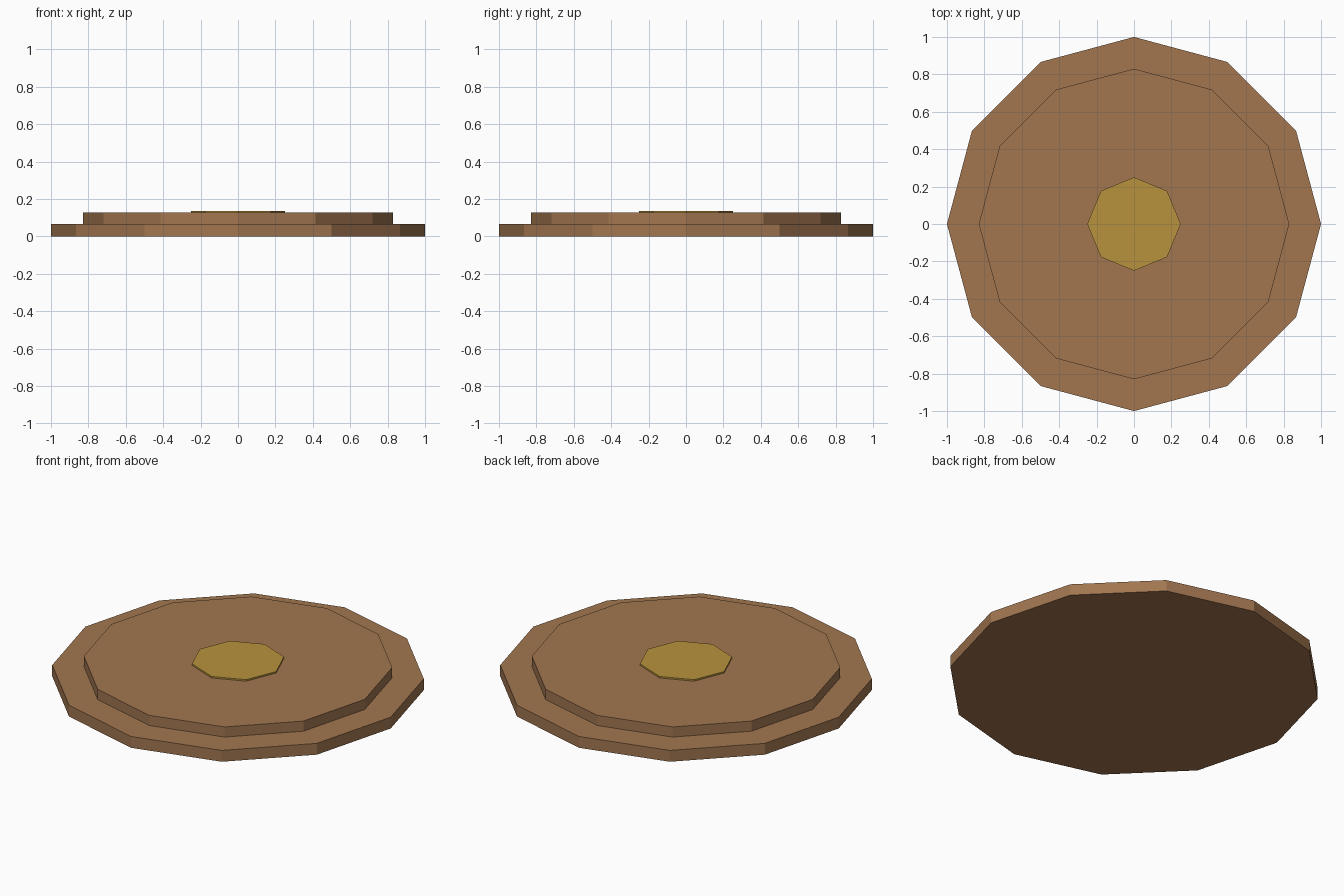
import bpy

if "Cube" in bpy.data.objects:
    bpy.data.objects.remove(bpy.data.objects["Cube"])


def material(name, rgb):
    mat = bpy.data.materials.new(name)
    mat.diffuse_color = (*rgb, 1.0)
    mat.use_nodes = True
    mat.node_tree.nodes["Principled BSDF"].inputs["Base Color"].default_value = mat.diffuse_color
    return mat


def disc(name, sides, radius, bottom, top, mat):
    """Flat-sided disc with a corner on each axis."""
    bpy.ops.mesh.primitive_cylinder_add(
        vertices=sides, radius=radius, depth=top - bottom,
        location=(0, 0, (bottom + top) / 2))
    obj = bpy.context.object
    obj.name = name
    obj.data.materials.append(mat)
    return obj


wood = material("brown wood", (0.36, 0.18, 0.08))
gold = material("dull gold", (0.48, 0.29, 0.047))

# Two stepped wooden tiers with a thin gold plate in the middle
disc("lower_tier", 12, 1.0, 0.0, 0.067, wood)
disc("upper_tier", 12, 0.83, 0.067, 0.127, wood)
disc("centre_plate", 8, 0.25, 0.127, 0.136, gold)
